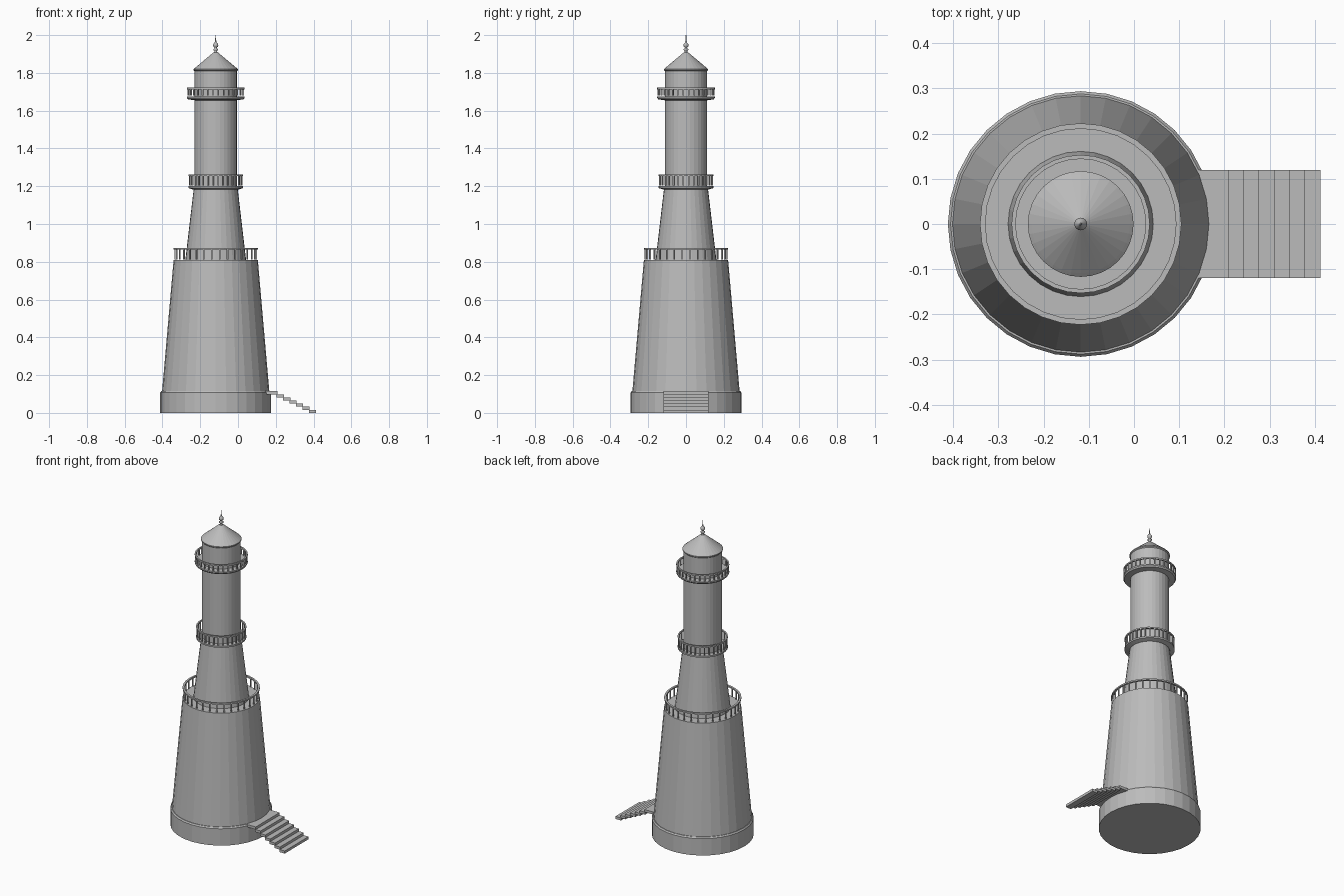
import bpy, bmesh, math
from mathutils import Matrix

if "Cube" in bpy.data.objects:
    bpy.data.objects.remove(bpy.data.objects["Cube"])

CX = -0.118   # tower axis
SIDES = 32

stone = bpy.data.materials.new("plain_grey")
stone.diffuse_color = (0.5, 0.5, 0.5, 1)
stone.use_nodes = True
stone.node_tree.nodes["Principled BSDF"].inputs["Base Color"].default_value = stone.diffuse_color


def finish(bm, name, smooth=False):
    bmesh.ops.recalc_face_normals(bm, faces=bm.faces)
    me = bpy.data.meshes.new(name)
    bm.to_mesh(me)
    bm.free()
    me.materials.append(stone)
    for p in me.polygons:
        p.use_smooth = smooth
    ob = bpy.data.objects.new(name, me)
    bpy.context.collection.objects.link(ob)
    return ob


def lathe(name, profile, sides=SIDES, closed=False, smooth=False):
    """Revolve (radius, z) points about the tower axis; open ends are capped."""
    bm = bmesh.new()
    rings = []
    for r, z in profile:
        rings.append([bm.verts.new((CX + r * math.cos(2 * math.pi * i / sides),
                                    r * math.sin(2 * math.pi * i / sides), z))
                      for i in range(sides)])
    pairs = list(zip(rings, rings[1:]))
    if closed:
        pairs.append((rings[-1], rings[0]))
    for a, b in pairs:
        for i in range(sides):
            j = (i + 1) % sides
            bm.faces.new((a[i], a[j], b[j], b[i]))
    if not closed:
        bm.faces.new(rings[0][::-1])
        bm.faces.new(rings[-1])
    bmesh.ops.remove_doubles(bm, verts=bm.verts, dist=1e-6)
    return finish(bm, name, smooth)


def railing(name, r, z0, z1, width=0.012, count=SIDES):
    """Handrail ring plus evenly spaced balusters."""
    lathe(name + "_handrail", [(r, z1 - 0.009), (r, z1), (r - width, z1), (r - width, z1 - 0.009)],
          closed=True)
    bm = bmesh.new()
    for i in range(count):
        a = 2 * math.pi * (i + 0.5) / count
        m = (Matrix.Translation((CX, 0, 0)) @ Matrix.Rotation(a, 4, 'Z')
             @ Matrix.Translation((r - width / 2 - 0.001, 0, (z0 + z1) / 2))
             @ Matrix.Diagonal((0.007, 0.007, z1 - z0 - 0.006, 1)))
        bmesh.ops.create_cube(bm, size=1, matrix=m)
    finish(bm, name + "_balusters")


# Tower body
lathe("base_plinth", [(0.294, 0), (0.294, 0.107), (0.288, 0.115)])
lathe("lower_tier", [(0.284, 0.113), (0.223, 0.81)])
lathe("middle_tier", [(0.161, 0.808), (0.116, 1.19)])
lathe("upper_tier", [(0.112, 1.185), (0.112, 1.82)])

# Galleries
lathe("middle_gallery_floor", [(0.118, 1.182), (0.145, 1.19), (0.145, 1.2), (0.11, 1.2)])
lathe("top_gallery_floor", [(0.112, 1.655), (0.147, 1.66), (0.153, 1.668), (0.153, 1.676), (0.11, 1.676)])
railing("lower_gallery", 0.223, 0.81, 0.873)
railing("middle_gallery", 0.145, 1.2, 1.262, 0.009)
railing("top_gallery", 0.153, 1.676, 1.722, 0.009)

# Roof and finial
lathe("roof", [(0.111, 1.808), (0.117, 1.814), (0.117, 1.82), (0.109, 1.827), (0.012, 1.908)])
lathe("finial", [(0.012, 1.903), (0.007, 1.912), (0.007, 1.917), (0.013, 1.921), (0.013, 1.926),
                 (0.006, 1.93), (0.006, 1.934), (0.012, 1.939), (0.014, 1.946), (0.012, 1.953),
                 (0.006, 1.96), (0.003, 1.968), (0.002, 2.0)], 16, smooth=True)

# Entrance stairs: thin slabs stepping down
STEPS, RISE, RUN = 7, 0.115 / 7, 0.034
bm = bmesh.new()
for i in range(STEPS):
    x1 = 0.413 - RUN * (STEPS - 1 - i)
    x0 = 0.14 if i == 0 else x1 - RUN - 0.004
    z1 = 0.115 - RISE * i
    m = (Matrix.Translation(((x0 + x1) / 2, 0, z1 - RISE / 2))
         @ Matrix.Diagonal((x1 - x0, 0.24, RISE, 1)))
    bmesh.ops.create_cube(bm, size=1, matrix=m)
finish(bm, "entrance_stairs")
